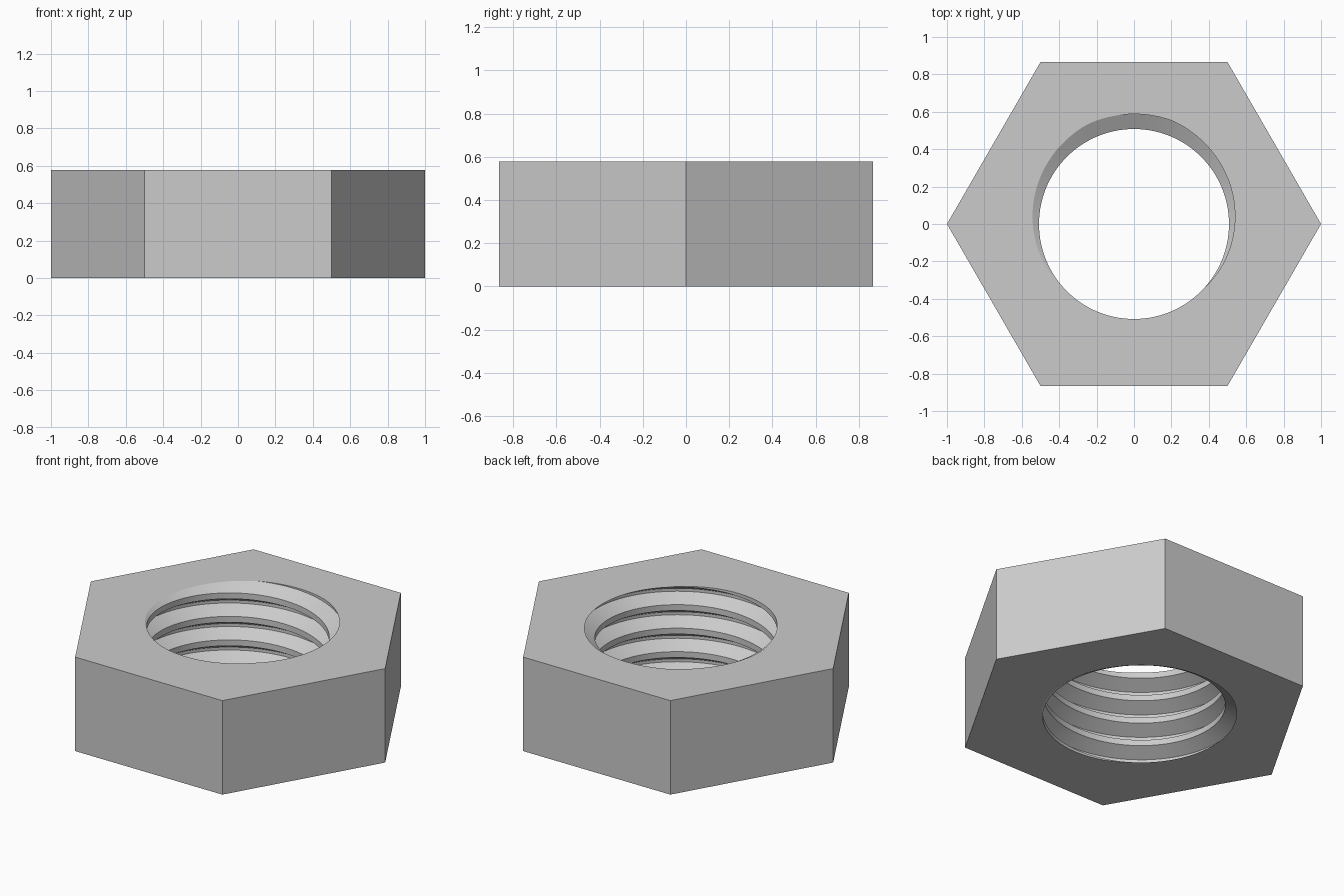
import bpy, bmesh, math
from mathutils import Vector

cube = bpy.data.objects.get("Cube")
if cube:
    bpy.data.objects.remove(cube, do_unlink=True)

PITCH = 1 / math.sqrt(48)      # four full turns through the nut
HEIGHT = 4 * PITCH
MINOR, MAJOR = 0.508, 0.588    # thread crest and root radii
SEGMENTS = 96                  # per turn
START = math.radians(92)       # where the thread root meets the faces

steel = bpy.data.materials.new("grey steel")
steel.use_nodes = True
colour = (0.6, 0.6, 0.6, 1)
steel.diffuse_color = colour
steel.node_tree.nodes["Principled BSDF"].inputs["Base Color"].default_value = colour

bm = bmesh.new()

# Thread: sweep one tooth (root flat, flank, crest flat, flank) along a right-hand helix
tooth = [(MAJOR, -1/16), (MAJOR, 1/16), (MINOR, 3/8), (MINOR, 5/8), (MAJOR, 15/16)]
rows = []
for i in range(-2 * SEGMENTS, 6 * SEGMENTS + 1):
    turn = i / SEGMENTS
    a = START + turn * math.tau
    rows.append([bm.verts.new((r * math.cos(a), r * math.sin(a), (turn + t) * PITCH))
                 for r, t in tooth])
for low, high in zip(rows, rows[1:]):
    for j in range(len(tooth) - 1):
        bm.faces.new((low[j], high[j], high[j + 1], low[j + 1]))
bmesh.ops.remove_doubles(bm, verts=bm.verts, dist=1e-5)

# Trim the thread flush with both faces of the nut
for z, normal in ((0, (0, 0, -1)), (HEIGHT, (0, 0, 1))):
    bmesh.ops.bisect_plane(bm, geom=bm.verts[:] + bm.edges[:] + bm.faces[:], dist=1e-5,
                           plane_co=(0, 0, z), plane_no=normal, clear_outer=True)
bmesh.ops.remove_doubles(bm, verts=bm.verts, dist=1e-5)

# Six outer flats
corners = [(math.cos(k * math.pi / 3), math.sin(k * math.pi / 3)) for k in range(6)]
bottom = [bm.verts.new((x, y, 0)) for x, y in corners]
top = [bm.verts.new((x, y, HEIGHT)) for x, y in corners]
for k in range(6):
    n = (k + 1) % 6
    bm.faces.new((bottom[k], bottom[n], top[n], top[k]))

# Top and bottom faces between the hexagon and the bore
for z, normal in ((0, Vector((0, 0, -1))), (HEIGHT, Vector((0, 0, 1)))):
    rim = [e for e in bm.edges if e.is_boundary
           and all(abs(v.co.z - z) < 1e-4 for v in e.verts)]
    bmesh.ops.triangle_fill(bm, edges=rim, use_beauty=True, normal=normal)
bmesh.ops.recalc_face_normals(bm, faces=bm.faces)

mesh = bpy.data.meshes.new("hex_nut")
bm.to_mesh(mesh)
bm.free()
mesh.materials.append(steel)
nut = bpy.data.objects.new("hex_nut", mesh)
bpy.context.collection.objects.link(nut)

bpy.ops.object.select_all(action='DESELECT')
nut.select_set(True)
bpy.context.view_layer.objects.active = nut
bpy.ops.object.shade_smooth_by_angle(angle=math.radians(20))
